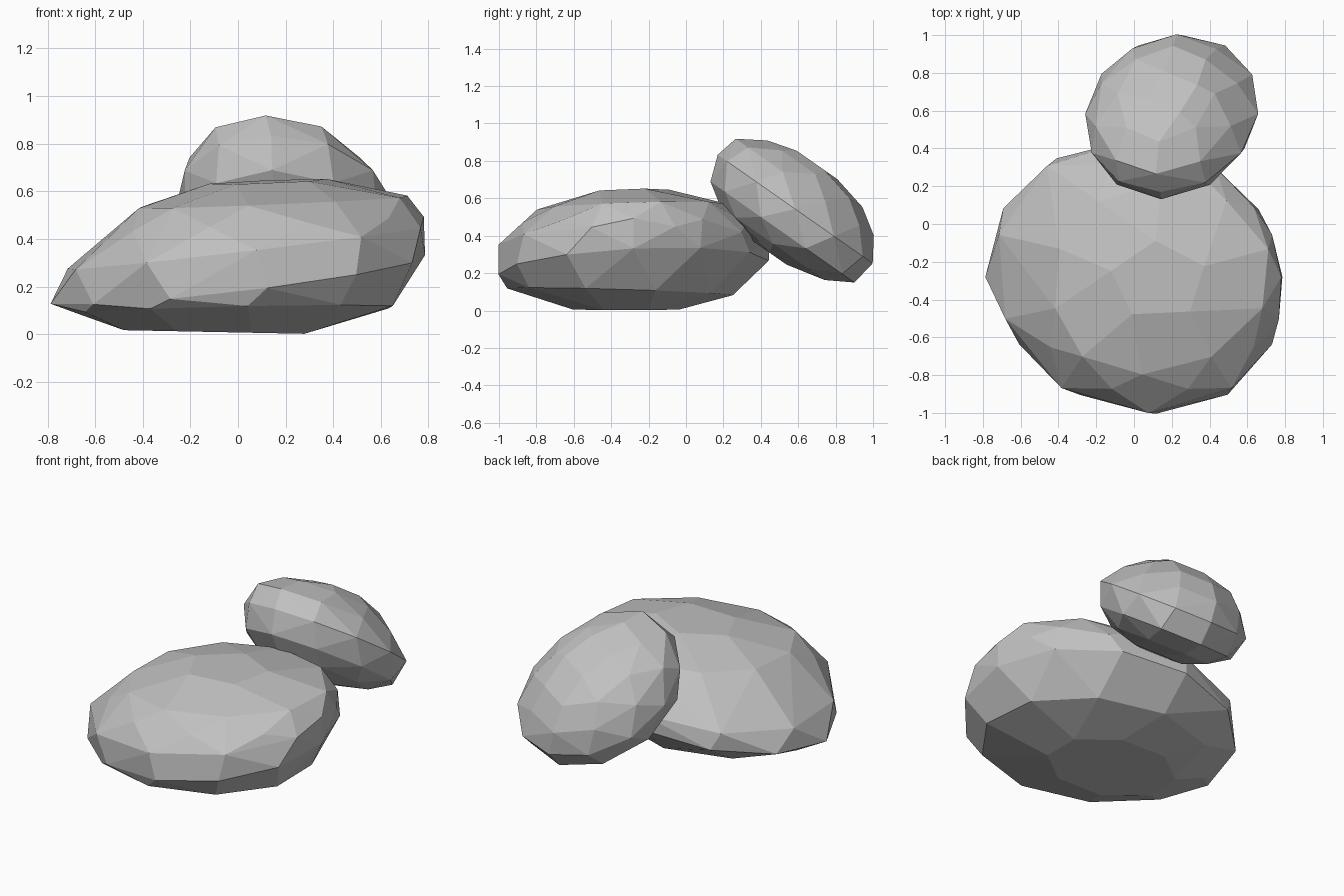
import bpy, bmesh, math, random
from mathutils import Matrix, Vector

cube = bpy.data.objects.get("Cube")
if cube:
    bpy.data.objects.remove(cube, do_unlink=True)

random.seed(4)

stone = bpy.data.materials.new("stone grey")
stone.use_nodes = True
colour = (0.53, 0.53, 0.53, 1)
stone.diffuse_color = colour
bsdf = stone.node_tree.nodes["Principled BSDF"]
bsdf.inputs["Base Color"].default_value = colour
bsdf.inputs["Roughness"].default_value = 0.9


def ring(sides, centre, radii, tilt=(0, 0), lean=(0, 0), phase=0.0, jitter=0.012):
    """Uneven oval section, tilted along x and y; lean skews its front and back."""
    points = []
    for i in range(sides):
        a = math.tau * (i + phase) / sides
        grow = 1 + random.uniform(-jitter, jitter)
        dx, dy = radii[0] * grow * math.cos(a), radii[1] * grow * math.sin(a)
        skew = lean[0] * min(dy, 0) + lean[1] * max(dy, 0)
        points.append(Vector((centre[0] + dx + skew, centre[1] + dy,
                              centre[2] + tilt[0] * dx + tilt[1] * dy)))
    return points


def make_rock(name, sections, matrix=Matrix()):
    """Wrap the sections in a faceted shell."""
    bm = bmesh.new()
    for section in sections:
        for point in section:
            bm.verts.new(matrix @ point)
    hull = bmesh.ops.convex_hull(bm, input=bm.verts)
    loose = {g for g in hull["geom_interior"] + hull["geom_unused"]
             if isinstance(g, bmesh.types.BMVert)}
    bmesh.ops.delete(bm, geom=list(loose), context="VERTS")
    # Merge nearly flat neighbours into broad facets
    bmesh.ops.dissolve_limit(bm, angle_limit=math.radians(6),
                             verts=bm.verts, edges=bm.edges)
    bmesh.ops.recalc_face_normals(bm, faces=bm.faces)
    mesh = bpy.data.meshes.new(name)
    bm.to_mesh(mesh)
    bm.free()
    mesh.materials.append(stone)
    rock = bpy.data.objects.new(name, mesh)
    bpy.context.collection.objects.link(rock)
    return rock


# Large boulder: broad foot, skewed waist, and a shoulder pushed to the front
make_rock("large_boulder", [
    ring(8, (-0.1, -0.32, 0.009), (0.41, 0.31), tilt=(-0.02, 0), phase=0.5, jitter=0),
    ring(10, (-0.02, -0.35, 0.1), (0.68, 0.6), tilt=(0.02, -0.03), lean=(-0.1, 0), phase=0.5),
    ring(12, (0, -0.28, 0.23), (0.78, 0.72), tilt=(0.13, 0.05), lean=(-0.17, -0.03)),
    ring(10, (0.02, -0.28, 0.36), (0.76, 0.72), tilt=(0.12, 0.01), lean=(-0.08, -0.05), phase=0.5),
    ring(10, (0.12, -0.28, 0.46), (0.66, 0.63), tilt=(0.05, 0), lean=(0.06, -0.05)),
    ring(10, (0.17, -0.29, 0.555), (0.58, 0.51), tilt=(0.04, 0.03), lean=(0.25, -0.05), phase=0.5),
    ring(5, (0.13, -0.3, 0.64), (0.26, 0.21), tilt=(0.04, 0.03), phase=0.3),
])

# Small boulder: the same build, tipped back behind the large one
tip = Matrix.Translation((0.2, 0.57, 0.54)) @ Matrix.Rotation(math.radians(-35), 4, "X")
skewed = (0.12, 0.12)
make_rock("small_boulder", [
    ring(5, (0, 0.03, -0.26), (0.17, 0.12)),
    ring(8, (0, 0.02, -0.21), (0.31, 0.34), lean=skewed),
    ring(10, (0, 0.03, -0.13), (0.42, 0.47), lean=skewed, phase=0.5),
    ring(12, (0, 0.01, 0.01), (0.46, 0.51), lean=skewed),
    ring(10, (-0.03, -0.02, 0.135), (0.38, 0.45), lean=skewed, phase=0.5),
    ring(8, (-0.03, -0.01, 0.225), (0.26, 0.31), lean=skewed),
    ring(4, (0, -0.03, 0.27), (0.14, 0.14), phase=0.2),
], tip)
